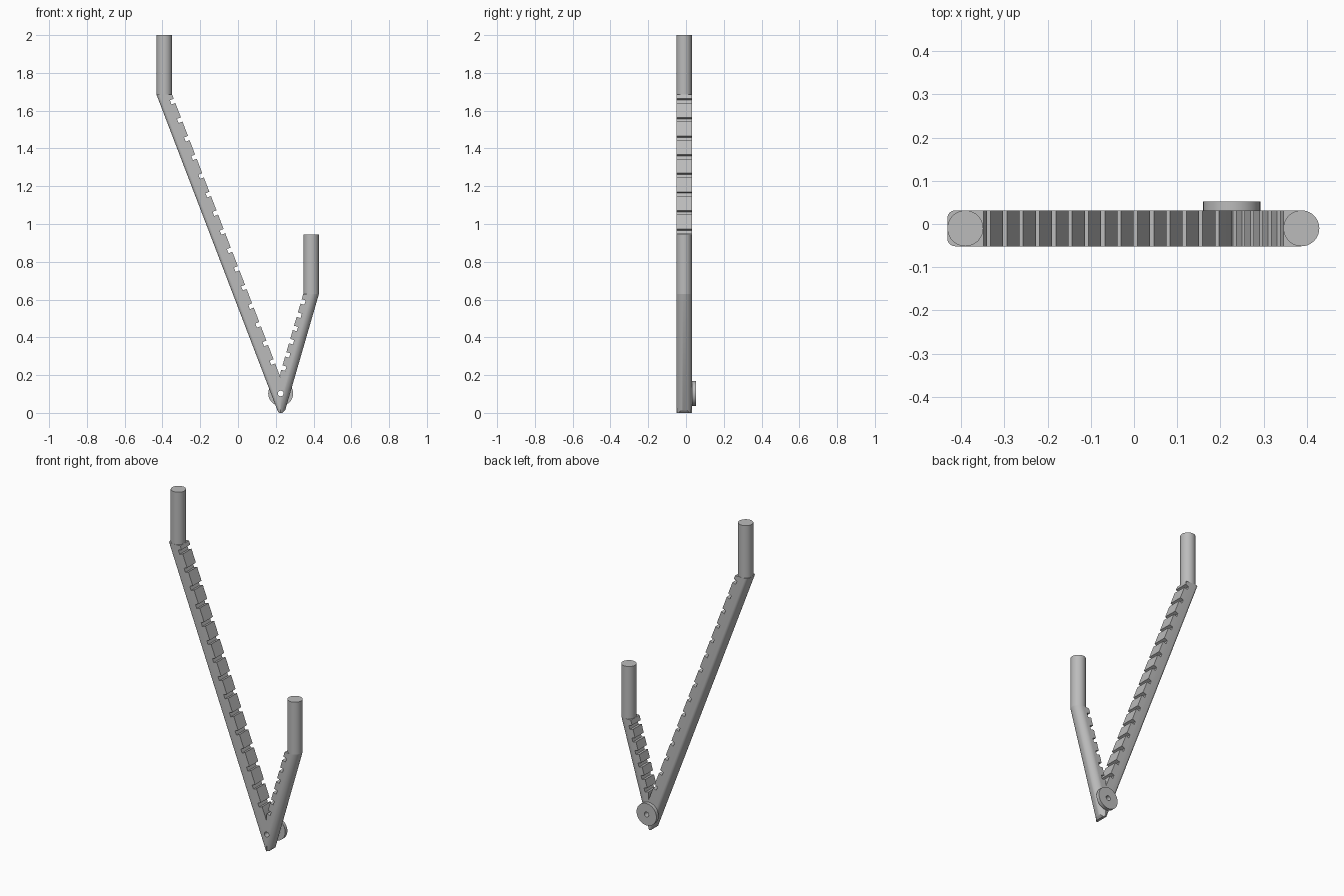
import bpy, bmesh, math
from mathutils import Matrix, Vector

cube = bpy.data.objects.get("Cube")
if cube:
    bpy.data.objects.remove(cube, do_unlink=True)

grey = bpy.data.materials.new("plain grey")
grey.use_nodes = True
COLOUR = (0.5, 0.5, 0.5, 1)
grey.diffuse_color = COLOUR
grey.node_tree.nodes["Principled BSDF"].inputs["Base Color"].default_value = COLOUR

R = 0.0415                  # half thickness of the bars
MID_Y = -0.01               # depth centre of the bars
PIVOT = Vector((0.226, MID_Y, 0.103))
LEAN_Y = Matrix.Rotation(math.pi / 2, 4, 'X')


def add_object(name, bm):
    bmesh.ops.recalc_face_normals(bm, faces=bm.faces)
    mesh = bpy.data.meshes.new(name)
    bm.to_mesh(mesh)
    bm.free()
    mesh.materials.append(grey)
    obj = bpy.data.objects.new(name, mesh)
    bpy.context.collection.objects.link(obj)
    return obj


def activate(obj):
    bpy.ops.object.select_all(action='DESELECT')
    obj.select_set(True)
    bpy.context.view_layer.objects.active = obj


def smooth(obj):
    activate(obj)
    bpy.ops.object.shade_smooth_by_angle(angle=math.radians(30))


def add_cylinder(bm, radius, depth, matrix):
    bmesh.ops.create_cone(bm, cap_ends=True, segments=40, radius1=radius,
                          radius2=radius, depth=depth, matrix=matrix)


def cut(obj, bm):
    cutter = add_object("cutter", bm)
    cutter.hide_render = True
    activate(obj)
    mod = obj.modifiers.new("cut", 'BOOLEAN')
    mod.operation = 'DIFFERENCE'
    mod.solver = 'EXACT'
    mod.object = cutter
    bpy.ops.object.modifier_apply(modifier=mod.name)
    bpy.data.objects.remove(cutter, do_unlink=True)


def section(side, round_r, steps=10):
    """Flat on the inner side, rounded corners on the outer side."""
    pts = [(-side * R, -R)]
    for sign in (-1, 1):
        for i in range(steps + 1):
            a = math.pi / 2 * (i / steps - (sign < 0))
            p = (side * (R - round_r + round_r * math.cos(a)),
                 sign * (R - round_r) + round_r * math.sin(a))
            if (Vector(p) - Vector(pts[-1])).length > 1e-5:
                pts.append(p)
    return pts + [(-side * R, R)]


def arm(name, side, top_x, top_z, slope, round_r, notch_top, pitch, count):
    bm = bmesh.new()
    # Sheared bar from below the pivot up to the peg
    low = -0.1
    rings = []
    for z in (low, top_z):
        cx = top_x + slope * (z - top_z)
        rings.append([bm.verts.new((cx + x, MID_Y + y, z))
                      for x, y in section(side, round_r)])
    n = len(rings[0])
    for i in range(n):
        j = (i + 1) % n
        bm.faces.new((rings[0][i], rings[0][j], rings[1][j], rings[1][i]))
    bm.faces.new(rings[0])
    bm.faces.new(rings[1])
    # Trim at the joint, the blunt tip and the tip's chamfer
    trims = [((PIVOT.x, 0, 0), (-side, 0, 0)),
             ((PIVOT.x, 0, 0), (0, 0, -1)),
             ((PIVOT.x + side * 0.008, 0, 0), (side * 0.7, 0, -0.7))]
    for point, normal in trims:
        geom = bm.verts[:] + bm.edges[:] + bm.faces[:]
        res = bmesh.ops.bisect_plane(bm, geom=geom, plane_co=point,
                                     plane_no=normal, clear_outer=True)
        edges = [e for e in res["geom_cut"] if isinstance(e, bmesh.types.BMEdge)]
        bmesh.ops.holes_fill(bm, edges=edges)
    obj = add_object(name, bm)

    # Row of notches across the inner face, plus the pivot hole
    tool = bmesh.new()
    turn = Matrix.Rotation(math.atan(slope), 4, 'Y')
    for i in range(count):
        z = notch_top - i * pitch
        x = top_x - side * R + slope * (z - top_z)
        bmesh.ops.create_cube(tool, size=1, matrix=Matrix.Translation((x, MID_Y, z))
                              @ turn @ Matrix.Diagonal((0.044, 0.2, 0.024, 1)))
    add_cylinder(tool, 0.015, 0.3, Matrix.Translation(PIVOT) @ LEAN_Y)
    cut(obj, tool)
    smooth(obj)


def peg(name, x, z0):
    bm = bmesh.new()
    height = 0.315
    add_cylinder(bm, R, height, Matrix.Translation((x, MID_Y, z0 + height / 2)))
    smooth(add_object(name, bm))


# Long and short notched arms
arm("long_arm", -1, -0.39, 1.685, -0.383, 0.018, 1.652, 0.0985, 15)
arm("short_arm", 1, 0.387, 0.63, 0.29, R, 0.59, 0.07, 6)

# Upright round pegs
peg("long_arm_peg", -0.39, 1.685)
peg("short_arm_peg", 0.387, 0.63)

# Pivot washer on the back
washer = bmesh.new()
add_cylinder(washer, 0.066, 0.021,
             Matrix.Translation((PIVOT.x, 0.042, PIVOT.z)) @ LEAN_Y)
washer_obj = add_object("pivot_washer", washer)
bore = bmesh.new()
add_cylinder(bore, 0.015, 0.3, Matrix.Translation(PIVOT) @ LEAN_Y)
cut(washer_obj, bore)
smooth(washer_obj)
